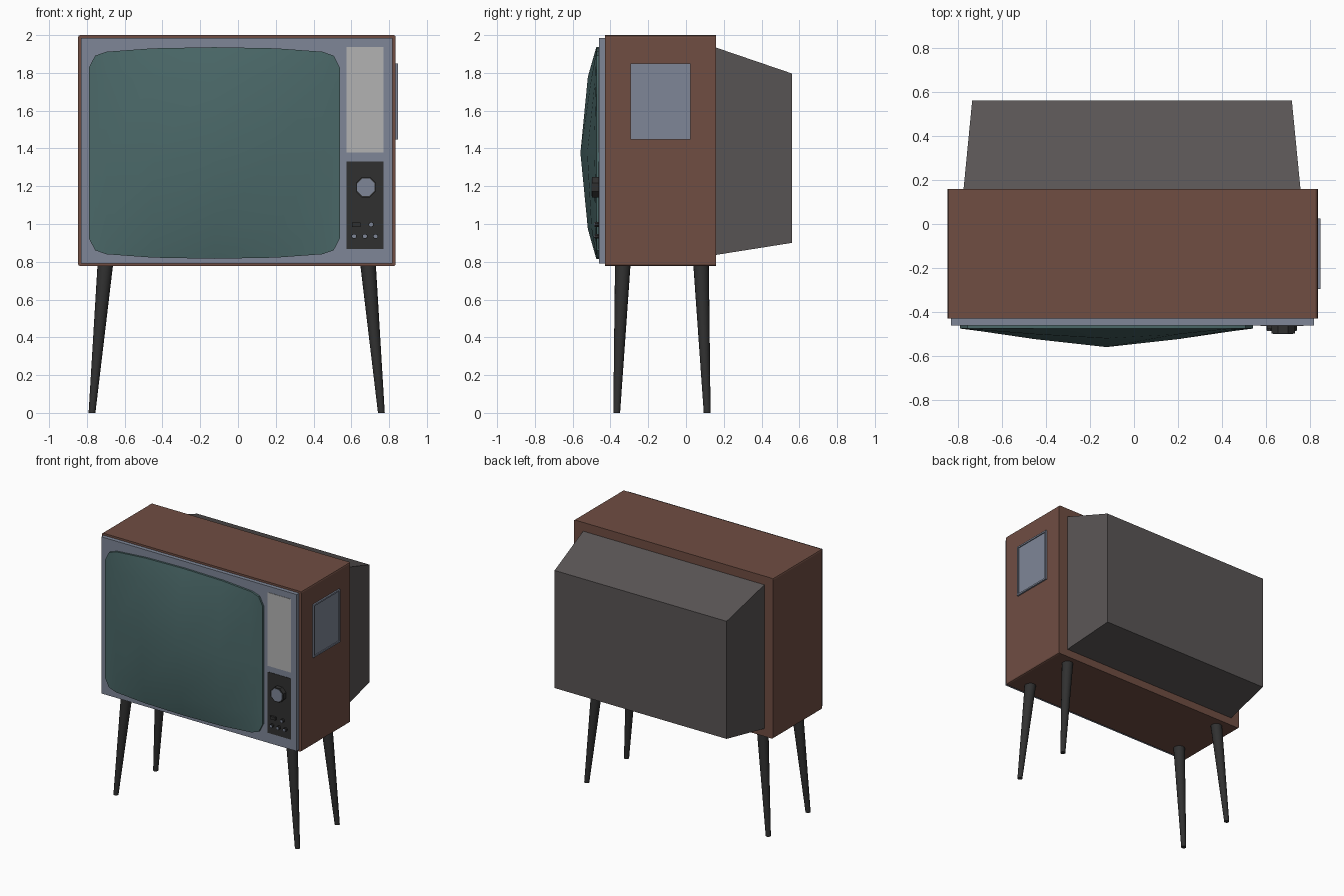
import bpy, bmesh, math
from mathutils import Matrix

if "Cube" in bpy.data.objects:
    bpy.data.objects.remove(bpy.data.objects["Cube"])


def material(name, rgb):
    m = bpy.data.materials.new(name)
    m.diffuse_color = (*rgb, 1)
    m.use_nodes = True
    m.node_tree.nodes["Principled BSDF"].inputs["Base Color"].default_value = m.diffuse_color
    return m


BROWN = material("brown wood", (0.16, 0.075, 0.055))
TEAL = material("teal glass", (0.07, 0.14, 0.14))
BLUE = material("blue grey metal", (0.21, 0.24, 0.31))
LIGHT = material("speaker grey", (0.45, 0.45, 0.45))
DARK = material("dark plastic", (0.03, 0.03, 0.03))
BACK = material("back grey", (0.1, 0.09, 0.09))


def finish(name, bm, mat, smooth=None):
    bmesh.ops.recalc_face_normals(bm, faces=bm.faces)
    me = bpy.data.meshes.new(name)
    bm.to_mesh(me)
    bm.free()
    ob = bpy.data.objects.new(name, me)
    bpy.context.collection.objects.link(ob)
    me.materials.append(mat)
    if smooth:
        bpy.ops.object.select_all(action='DESELECT')
        ob.select_set(True)
        bpy.context.view_layer.objects.active = ob
        bpy.ops.object.shade_smooth_by_angle(angle=math.radians(smooth))
    return ob


def box_bm(x0, x1, y0, y1, z0, z1):
    bm = bmesh.new()
    bmesh.ops.create_cube(bm, size=1)
    for v in bm.verts:
        v.co = (x1 if v.co.x > 0 else x0, y1 if v.co.y > 0 else y0, z1 if v.co.z > 0 else z0)
    return bm


def box(name, mat, *lim):
    return finish(name, box_bm(*lim), mat)


def knob(name, mat, x, z, r, y0, y1, sides=8):
    bm = bmesh.new()
    bmesh.ops.create_cone(bm, cap_ends=True, segments=sides, radius1=r, radius2=r, depth=abs(y1 - y0))
    rot = Matrix.Rotation(math.pi / 2, 4, 'X') @ Matrix.Rotation(math.pi / sides, 4, 'Z')
    bmesh.ops.transform(bm, matrix=Matrix.Translation((x, (y0 + y1) / 2, z)) @ rot, verts=bm.verts)
    return finish(name, bm, mat)


# cabinet, with the four long corners slightly eased
bm = box_bm(-0.847, 0.835, -0.43, 0.16, 0.777, 2.0)
long_edges = [e for e in bm.edges if abs(e.verts[0].co.y - e.verts[1].co.y) > 0.1]
bmesh.ops.bevel(bm, geom=long_edges, offset=0.012, segments=2, profile=0.5, affect='EDGES')
finish("cabinet", bm, BROWN)

# front plate
box("front_plate", BLUE, -0.832, 0.817, -0.46, -0.42, 0.79, 1.985)

# tapered back housing
bm = box_bm(-0.775, 0.757, 0.15, 0.56, 0.835, 1.937)
for v in bm.verts:
    if v.co.y > 0.3:
        v.co.x = 0.717 if v.co.x > 0 else -0.735
        v.co.z = 1.797 if v.co.z > 1.4 else 0.90
finish("back_housing", bm, BACK)

# bulging screen: columns of (u, half height, bulge), rows of (v, bulge)
half = [(0, 0.56, 1), (0.49, 0.554, 0.57), (0.86, 0.536, 0.14), (0.95, 0.515, 0.05), (1, 0.45, 0)]
cols = [(-u, h, g) for u, h, g in half[:0:-1]] + half
rows = [(-1, 0), (-0.72, 0.53), (0, 1), (0.72, 0.53), (1, 0)]
bm = bmesh.new()
grid = [[bm.verts.new((-0.125 + 0.665 * u, -0.475 - 0.084 * g * b, 1.376 + h * v))
         for v, b in rows] for u, h, g in cols]
for a, b in zip(grid, grid[1:]):
    for i in range(len(rows) - 1):
        bm.faces.new((a[i], b[i], b[i + 1], a[i + 1]))
rim = bmesh.ops.extrude_edge_only(bm, edges=[e for e in bm.edges if e.is_boundary])
for v in rim["geom"]:
    if isinstance(v, bmesh.types.BMVert):
        v.co.y = -0.455
finish("screen", bm, TEAL, 35)

# speaker and control panels
box("speaker_panel", LIGHT, 0.575, 0.77, -0.463, -0.45, 1.378, 1.938)
box("control_panel", DARK, 0.575, 0.77, -0.463, -0.45, 0.867, 1.332)

# tuning dial and small buttons
knob("tuning_dial", DARK, 0.677, 1.195, 0.058, -0.455, -0.497)
knob("tuning_dial_cap", BLUE, 0.677, 1.195, 0.05, -0.49, -0.5)
for i, (x, z) in enumerate([(0.705, 0.997), (0.615, 0.935), (0.672, 0.935), (0.728, 0.935)]):
    knob(f"button_{i + 1}", DARK, x, z, 0.014, -0.455, -0.483)
    knob(f"button_cap_{i + 1}", BLUE, x, z, 0.011, -0.48, -0.486)
box("power_switch", DARK, 0.603, 0.648, -0.478, -0.455, 0.985, 1.008)

# side hatch with a raised border
bm = box_bm(0.825, 0.847, -0.295, 0.025, 1.447, 1.85)
face = max(bm.faces, key=lambda f: f.calc_center_median().x)
bmesh.ops.inset_region(bm, faces=[face], thickness=0.017)
ext = bmesh.ops.extrude_discrete_faces(bm, faces=[face])
for v in ext["faces"][0].verts:
    v.co.x -= 0.007
finish("side_hatch", bm, BLUE)

# four splayed, tapering legs
for sx, side in ((-1, "left"), (1, "right")):
    for y_top, y_foot, row in ((-0.335, -0.367, "front"), (0.08, 0.112, "back")):
        bm = bmesh.new()
        bmesh.ops.create_cone(bm, cap_ends=True, segments=16, radius1=0.018, radius2=0.041, depth=0.78)
        for v in bm.verts:
            top = v.co.z > 0
            v.co.x += -0.007 + sx * (0.696 if top else 0.766)
            v.co.y += y_top if top else y_foot
            v.co.z += 0.39
        finish(f"{row}_{side}_leg", bm, DARK, 40)
